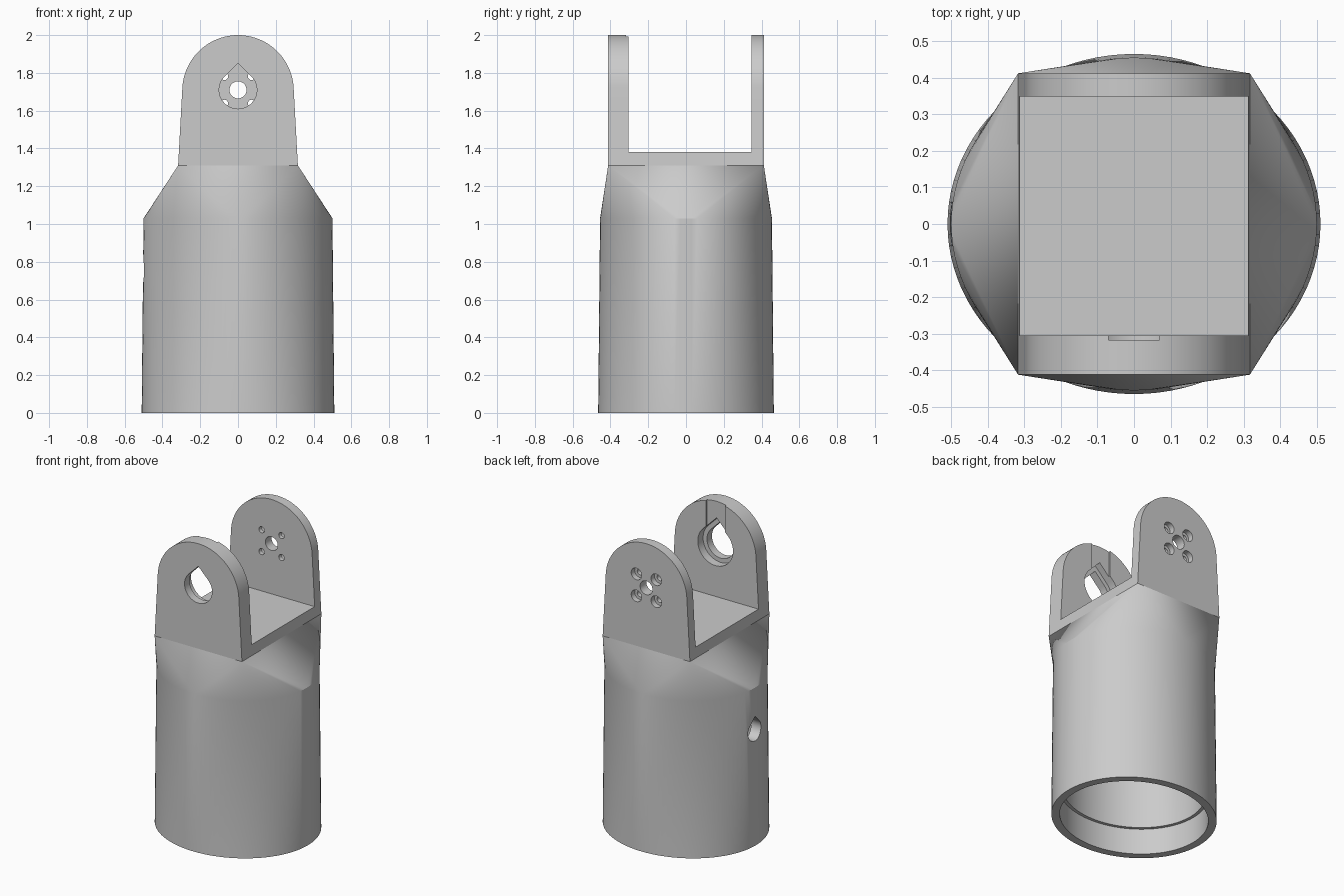
import bpy, bmesh, math
from math import cos, sin, pi

if "Cube" in bpy.data.objects:
    bpy.data.objects.remove(bpy.data.objects["Cube"], do_unlink=True)

SIDES = 96
HOLE_Z = 1.71

grey = bpy.data.materials.new("light grey plastic")
grey.use_nodes = True
grey.diffuse_color = (0.6, 0.6, 0.6, 1)
grey.node_tree.nodes["Principled BSDF"].inputs["Base Color"].default_value = (0.6, 0.6, 0.6, 1)


def finish(bm, name):
    bmesh.ops.recalc_face_normals(bm, faces=bm.faces)
    mesh = bpy.data.meshes.new(name)
    bm.to_mesh(mesh)
    bm.free()
    mesh.materials.append(grey)
    obj = bpy.data.objects.new(name, mesh)
    bpy.context.collection.objects.link(obj)
    return obj


def loft(name, rings, rect):
    """Stack of ellipses (z, rx, ry) blended into a rectangle (z, half x, half y)."""
    bm = bmesh.new()
    loops = [[bm.verts.new((rx * cos(2 * pi * i / SIDES), ry * sin(2 * pi * i / SIDES), z))
              for i in range(SIDES)] for z, rx, ry in rings]
    for low, high in zip(loops, loops[1:]):
        for i in range(SIDES):
            j = (i + 1) % SIDES
            bm.faces.new((low[i], low[j], high[j], high[i]))
    z, hx, hy = rect
    corners = [bm.verts.new((sx * hx, sy * hy, z))
               for sx, sy in ((1, 1), (-1, 1), (-1, -1), (1, -1))]
    top, quarter = loops[-1], SIDES // 4
    for q in range(4):
        # flat triangle on each side, then a fan round each corner
        bm.faces.new((top[q * quarter], corners[q], corners[q - 1]))
        for i in range(q * quarter, (q + 1) * quarter):
            bm.faces.new((top[i], top[(i + 1) % SIDES], corners[q]))
    bm.faces.new(corners)
    bm.faces.new(loops[0])
    return finish(bm, name)


def prism(name, outline, start, end, along_x=False):
    """Extrude an outline of (across, z) points along y, or along x."""
    bm = bmesh.new()
    ends = []
    for d in (start, end):
        ends.append([bm.verts.new((d, u, z) if along_x else (u, d, z)) for u, z in outline])
    bm.faces.new(ends[0])
    bm.faces.new(ends[1])
    n = len(outline)
    for i in range(n):
        j = (i + 1) % n
        bm.faces.new((ends[0][i], ends[0][j], ends[1][j], ends[1][i]))
    return finish(bm, name)


def circle(r, u, z, n=40):
    return [(u + r * cos(2 * pi * i / n), z + r * sin(2 * pi * i / n)) for i in range(n)]


def teardrop(r, z, n=40):
    arc = [3 * pi / 4 + 1.5 * pi * i / n for i in range(n + 1)]
    return [(r * cos(a), z + r * sin(a)) for a in arc] + [(0, z + r * math.sqrt(2))]


def box(u, z0, z1):
    return [(-u, z0), (u, z0), (u, z1), (-u, z1)]


def cut(obj, cutter):
    cutter.hide_render = True
    mod = obj.modifiers.new("cut", "BOOLEAN")
    mod.operation = "DIFFERENCE"
    mod.solver = "EXACT"
    mod.object = cutter
    bpy.context.view_layer.objects.active = obj
    bpy.ops.object.modifier_apply(modifier=mod.name)
    bpy.data.objects.remove(cutter, do_unlink=True)


# Hollow sleeve: slightly tapered oval tube with shoulders
sleeve = loft("sleeve_body", [(0, 0.51, 0.465), (1.03, 0.50, 0.455)], (1.31, 0.317, 0.412))
cut(sleeve, loft("cavity", [(-0.05, 0.46, 0.415), (0.17, 0.46, 0.415),
                            (0.17, 0.44, 0.395), (1.0, 0.43, 0.385)], (1.25, 0.25, 0.34)))
cut(sleeve, prism("side_hole", teardrop(0.067, 0.75), -0.7, -0.2, along_x=True))

# U-shaped bracket: rounded tongue outline with the middle cut away
R, CZ, HALF, BASE = 0.295, 1.705, 0.317, 1.31
tangent = math.atan2(BASE - CZ, HALF) + math.acos(R / math.hypot(HALF, BASE - CZ))
arc = [tangent + (pi - 2 * tangent) * i / 48 for i in range(49)]
tongue = [(-HALF, BASE), (HALF, BASE)] + [(R * cos(a), CZ + R * sin(a)) for a in arc]
bracket = prism("clevis_bracket", tongue, -0.412, 0.412)
cut(bracket, prism("gap", box(0.6, 1.38, 2.2), -0.305, 0.348))

# Front plate: keyhole, inner counterbore and shallow slot to the top
cut(bracket, prism("keyhole", teardrop(0.10, HOLE_Z), -0.6, 0))
cut(bracket, prism("counterbore", teardrop(0.128, HOLE_Z), -0.36, 0))
cut(bracket, prism("slot", box(0.07, HOLE_Z, 2.2), -0.317, 0))

# Back plate: axle hole and four counterbored screw holes
cut(bracket, prism("axle_hole", circle(0.045, 0, HOLE_Z), 0.1, 0.6))
for sx in (-1, 1):
    for sz in (-1, 1):
        u, z = sx * 0.072, HOLE_Z + sz * 0.072
        cut(bracket, prism("screw_hole", circle(0.02, u, z, 24), 0.1, 0.6))
        cut(bracket, prism("screw_head", circle(0.038, u, z, 24), 0.375, 0.6))

# Smooth curved walls, keep edges crisp
for obj in (sleeve, bracket):
    bpy.ops.object.select_all(action="DESELECT")
    obj.select_set(True)
    bpy.context.view_layer.objects.active = obj
    bpy.ops.object.shade_smooth_by_angle(angle=math.radians(25))
